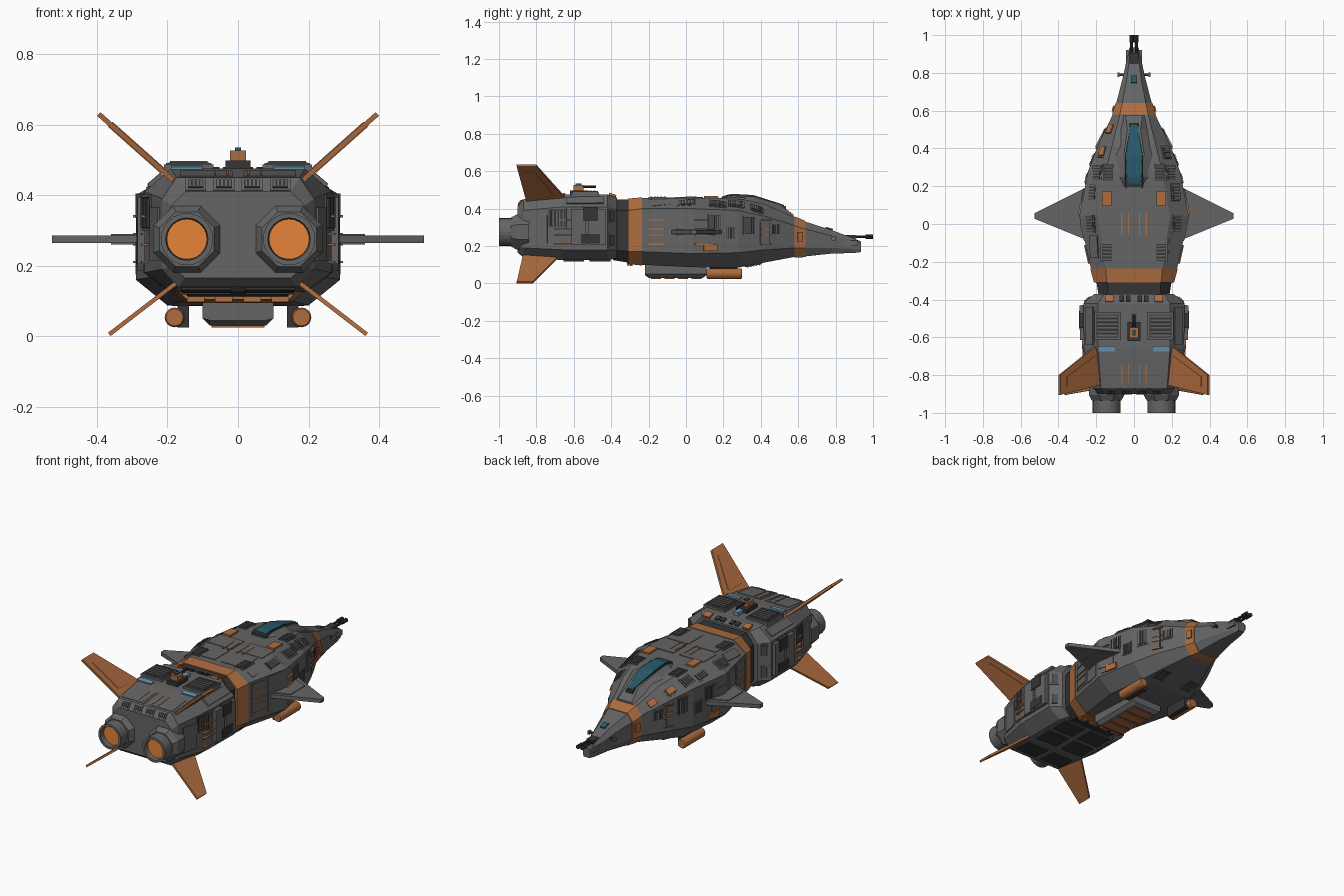
import bpy, bmesh, math
from mathutils import Vector, Matrix
from mathutils.bvhtree import BVHTree

if "Cube" in bpy.data.objects:
    bpy.data.objects.remove(bpy.data.objects["Cube"])


def material(name, rgb):
    m = bpy.data.materials.new(name)
    m.diffuse_color = (*rgb, 1)
    m.use_nodes = True
    m.node_tree.nodes["Principled BSDF"].inputs["Base Color"].default_value = m.diffuse_color
    return m


HULL = material("hull_grey", (0.13, 0.13, 0.13))
DARK = material("dark_grey", (0.035, 0.035, 0.035))
ORANGE = material("orange", (0.42, 0.15, 0.05))
GLOW = material("glow", (0.8, 0.23, 0.04))
TEAL = material("teal", (0.02, 0.1, 0.14))
BLUE = material("pale_blue", (0.15, 0.3, 0.42))


def finish(name, bm, mat):
    bmesh.ops.recalc_face_normals(bm, faces=bm.faces)
    me = bpy.data.meshes.new(name)
    bm.to_mesh(me)
    bm.free()
    me.materials.append(mat)
    ob = bpy.data.objects.new(name, me)
    bpy.context.collection.objects.link(ob)
    return ob


def loft(name, rings, mat):
    """Skin a list of equal-length point rings, capped at both ends."""
    bm = bmesh.new()
    vs = [[bm.verts.new(p) for p in r] for r in rings]
    n = len(vs[0])
    for a, b in zip(vs, vs[1:]):
        for i in range(n):
            bm.faces.new((a[i], a[(i + 1) % n], b[(i + 1) % n], b[i]))
    bm.faces.new(vs[0])
    bm.faces.new(vs[-1])
    return finish(name, bm, mat)


def octa(y, w, tw, bw, zt, zu, zl, zb, g=0.0):
    """Eight-sided hull section, grown by g."""
    half = [(tw, zt + g), (w + g, zu), (w + g, zl), (bw, zb - g)]
    return [(x, y, z) for x, z in half] + [(-x, y, z) for x, z in half[::-1]]


def circle(x, y, z, r, n, turn=0.0):
    return [(x + r * math.cos(turn + math.tau * i / n), y,
             z + r * math.sin(turn + math.tau * i / n)) for i in range(n)]


def tube(name, x, z, profile, mat, n=16, turn=0.0):
    return loft(name, [circle(x, y, z, r, n, turn) for y, r in profile], mat)


def blade(name, pts, t, mat):
    """Thin plate through a planar outline."""
    p = [Vector(q) for q in pts]
    d = (p[1] - p[0]).cross(p[2] - p[0]).normalized() * t
    return loft(name, [[q + d for q in p], [q - d for q in p]], mat)


def box(name, c, s, mat):
    bm = bmesh.new()
    bmesh.ops.create_cube(bm, size=1, matrix=Matrix.Translation(c) @ Matrix.Diagonal((*s, 1)))
    return finish(name, bm, mat)


# Hull: engine block, waist, banded mid hull and nose
hulls = [loft("engine_block", [
    octa(-.90, .19, .15, .15, .41, .37, .20, .165),
    octa(-.87, .215, .175, .17, .45, .39, .19, .14),
    octa(-.66, .265, .19, .19, .475, .41, .18, .125),
    octa(-.42, .268, .19, .19, .475, .41, .18, .125),
    octa(-.37, .21, .16, .16, .46, .40, .18, .135)], HULL),
    loft("waist", [octa(-.39, .185, .14, .14, .448, .39, .18, .125),
                   octa(-.30, .20, .14, .14, .448, .39, .17, .11)], DARK)]
A = (-.235, .228, .15, .15, .456, .40, .17, .10)
B = (.58, .112, .075, .075, .355, .31, .19, .142)
C = (.64, .094, .062, .062, .33, .29, .19, .145)
hulls += [
    loft("rear_band", [octa(-.31, .208, .145, .145, .45, .39, .17, .108, .004), octa(*A, .004)], ORANGE),
    loft("mid_hull", [octa(*A), octa(.04, .29, .19, .20, .458, .40, .16, .087),
                      octa(.28, .243, .15, .17, .455, .39, .165, .085),
                      octa(.42, .19, .115, .13, .425, .36, .18, .112), octa(*B)], HULL),
    loft("nose_band", [octa(*B, .004), octa(*C, .004)], ORANGE),
    loft("nose", [octa(*C), octa(.78, .058, .036, .04, .285, .255, .19, .16),
                  octa(.90, .032, .022, .024, .24, .225, .185, .163),
                  octa(.935, .024, .016, .018, .225, .215, .185, .168)], HULL)]

# Raised cockpit deck and canopy glass
def trapezoid(y, w, tw, z, zb):
    return [(w, y, zb), (tw, y, z), (-tw, y, z), (-w, y, zb)]

loft("cockpit_deck", [trapezoid(.19, .055, .04, .461, .44), trapezoid(.25, .10, .052, .47, .44),
                      trapezoid(.36, .125, .055, .464, .42), trapezoid(.50, .09, .035, .424, .37),
                      trapezoid(.575, .078, .045, .368, .33)], HULL)
loft("canopy_frame", [trapezoid(.195, .05, .045, .468, .45), trapezoid(.25, .053, .046, .474, .45),
                      trapezoid(.36, .053, .046, .468, .44), trapezoid(.535, .028, .02, .412, .38)], DARK)
loft("canopy", [trapezoid(.215, .036, .034, .473, .455), trapezoid(.25, .04, .038, .479, .455),
                trapezoid(.36, .044, .042, .473, .445), trapezoid(.525, .022, .018, .42, .39)], TEAL)

# Hull-mounted details: rays find the surface, boxes align to it
verts, polys = [], []
for o in hulls:
    k = len(verts)
    verts += [v.co.copy() for v in o.data.vertices]
    polys += [[k + i for i in p.vertices] for p in o.data.polygons]
tree = BVHTree.FromPolygons(verts, polys)
groups = {}


def frame(side, u, v):
    start, d = {"top": ((u, v, 2), (0, 0, -1)), "bottom": ((u, v, -2), (0, 0, 1)),
                "right": ((2, u, v), (-1, 0, 0)), "left": ((-2, u, v), (1, 0, 0)),
                "back": ((u, -2, v), (0, 1, 0))}[side]
    loc, n, _, _ = tree.ray_cast(Vector(start), Vector(d))
    if n.dot(Vector(d)) > 0:
        n = -n
    f = Vector((0, 0, 1)) if side == "back" else Vector((0, 1, 0))
    f = (f - n * f.dot(n)).normalized()
    m = Matrix((f.cross(n), f, n)).transposed().to_4x4()
    m.translation = loc
    return m


def plate(group, mat, m, w, l, t, dx=0.0, dy=0.0):
    bm = groups.setdefault(group, (bmesh.new(), mat))[0]
    bmesh.ops.create_cube(bm, size=1, matrix=m @ Matrix.Translation((dx, dy, 0)) @ Matrix.Diagonal((w, l, t * 2, 1)))


def vent(m, w, l, n=5, along=False):
    plate("vent_frames", HULL, m, w + .014, l + .014, .004)
    plate("vent_wells", DARK, m, w, l, .006)
    for i in range(n):
        k = (i + .5) / n - .5
        if along:
            plate("vent_slats", HULL, m, w / n * .45, l * .92, .009, k * w, 0)
        else:
            plate("vent_slats", HULL, m, w * .92, l / n * .45, .009, 0, k * l)


for s in (1, -1):
    side = "right" if s > 0 else "left"
    # side vents (y, z, height, length)
    for y, z, h, l in [(-.69, .35, .09, .09), (-.40, .36, .06, .035), (-.40, .23, .06, .035),
                       (.155, .33, .07, .06), (.24, .27, .06, .05), (.34, .31, .09, .06), (.48, .29, .05, .05),
                       (0, .43, .045, .08), (.27, .425, .045, .07)]:
        vent(frame(side, y, z), h, l)
    # armour plates on the engine block and mid hull
    for y, z, h, l, t in [(-.575, .30, .19, .08, .02), (-.475, .30, .19, .09, .02), (-.79, .29, .15, .10, .006),
                          (-.16, .29, .19, .10, .004), (-.04, .29, .21, .10, .004), (.42, .27, .12, .05, .005),
                          (.1, .22, .09, .09, .004), (-.54, .44, .05, .2, .01), (-.12, .43, .05, .12, .005)]:
        plate("armour_plates", HULL, frame(side, y, z), h, l, t)
    m = frame(side, -.51, .37)
    plate("side_hatches", DARK, m, .07, .08, .024)
    plate("side_hatches", DARK, frame(side, -.51, .24), .05, .10, .023)
    # orange slits and panels
    for y, l in [(-.16, .10), (-.66, .09), (.08, .07), (.43, .06)]:
        for z in (.34, .29, .26, .21):
            plate("orange_slits", ORANGE, frame(side, y, z), .006, l, .009)
    plate("orange_panels", ORANGE, frame(side, .13, .19), .035, .075, .01)
    plate("orange_panels", ORANGE, frame(side, .61, .25), .05, .03, .008)
    # top vents, panels, lights and deck hatches
    for x, y, w, l in [(.135, .27, .045, .08), (.145, -.15, .05, .09), (.17, .38, .035, .06), (.22, .17, .04, .08)]:
        vent(frame("top", s * x, y), w, l)
    m = frame("top", s * .14, -.54)
    plate("deck_hatches", HULL, m, .14, .15, .012)
    vent(m @ Matrix.Translation((0, 0, .012)), .115, .12, 6)
    plate("orange_panels", ORANGE, frame("top", s * .145, .135), .05, .08, .01)
    plate("orange_panels", ORANGE, frame("top", s * .13, -.395), .045, .04, .012)
    plate("light_strips", BLUE, frame("top", s * .145, -.66), .09, .03, .007)
    for x in (.03, .065):
        plate("orange_slits", ORANGE, frame("top", s * x, 0), .006, .11, .006)
        plate("orange_slits", ORANGE, frame("top", s * x, -.79), .006, .10, .006)
        plate("small_hatches", DARK, frame("top", s * x, -.395), .025, .03, .008)
    plate("deck_plates", HULL, frame("top", s * .09, -.12), .14, .14, .003)
    plate("deck_plates", HULL, frame("top", s * .10, .03), .16, .12, .003)
    plate("deck_plates", HULL, frame("top", s * .09, -.79), .15, .13, .003)
    # back face vents and underside plates
    for x in (.04, .12):
        vent(frame("back", s * x, .43), .045, .03, 4, True)
        plate("orange_slits", ORANGE, frame("bottom", s * x, -.30), .05, .03, .008)
    for y in (-.78, -.60, -.46):
        plate("belly_plates", DARK, frame("bottom", s * .09, y), .14, .11, .007)
    vent(frame("bottom", s * .10, .36), .06, .08)

    # wings and fins
    blade(side + "_wing", [(s * .25, .195, .275), (s * .527, .057, .275), (s * .527, .028, .275), (s * .25, -.085, .275)], .011, HULL)
    blade(side + "_wing_root", [(s * .26, .16, .275), (s * .36, .115, .275), (s * .36, -.02, .275), (s * .26, -.06, .275)], .015, HULL)
    blade(side + "_upper_fin", [(s * .17, -.62, .43), (s * .395, -.80, .63), (s * .395, -.905, .63), (s * .17, -.85, .43)], .007, ORANGE)
    blade(side + "_upper_fin_panel", [(s * .215, -.70, .47), (s * .362, -.81, .6007), (s * .362, -.86, .6007), (s * .215, -.82, .47)], .0095, ORANGE)
    blade(side + "_lower_fin", [(s * .17, -.67, .155), (s * .365, -.82, .005), (s * .365, -.905, .005), (s * .17, -.87, .155)], .006, ORANGE)

    # engines: octagonal housing, round nozzle, glowing core
    ex = s * .145
    tube(side + "_engine_housing", ex, .275, [(-.84, .102), (-.905, .102), (-.935, .084)], HULL, 8, math.pi / 8)
    tube(side + "_nozzle", ex, .275, [(-.92, .074), (-1, .074), (-1, .060), (-.965, .057)], HULL, 24)
    tube(side + "_engine_glow", ex, .275, [(-.96, .057), (-.972, .057)], GLOW, 24)

    # under-slung pods on pylons
    tube(side + "_pod", s * .18, .053, [(.11, .024), (.116, .028), (.294, .028), (.30, .024)], ORANGE, 16)
    box(side + "_pod_pylon", (s * .155, .20, .065), (.032, .15, .08), DARK)

    # nose guns and side pins
    tube(side + "_gun_barrel", s * .013, .25, [(.86, .008), (.96, .008), (.96, .012), (1, .012)], DARK, 10)
    box(side + "_nose_pin", (s * .065, .79, .24), (.045, .012, .012), DARK)
    box(side + "_nose_pin_tip", (s * .082, .79, .24), (.012, .022, .02), HULL)
    box(side + "_nose_cheek", (s * .035, .88, .215), (.016, .08, .03), HULL)

box("gun_mount", (0, .875, .245), (.045, .06, .03), DARK)
plate("nose_sensor", TEAL, frame("top", 0, .765), .03, .04, .008)
for y, x in ((.50, -.125), (.385, -.165)):
    plate("orange_panels", ORANGE, frame("top", x, y), .035, .05, .012)
for name, (bm, mat) in groups.items():
    finish(name, bm, mat)

# Belly bay with orange ribs beneath
loft("belly_bay", [[(w * a, y, z) for w, z in ((.10, .10), (.10, .05), (.08, zb)) for a in (1,)] +
                   [(-w, y, z) for w, z in ((.08, zb), (.10, .05), (.10, .10))]
                   for y, zb in ((-.22, .045), (-.20, .03), (.09, .03), (.11, .045))], HULL)
for i in range(4):
    box("belly_rib_%d" % (i + 1), (0, -.16 + i * .072, .03), (.15, .055, .01), ORANGE)

# Dorsal turret
box("turret_base", (0, -.57, .483), (.07, .10, .03), DARK)
box("turret_head", (0, -.575, .512), (.046, .055, .028), ORANGE)
tube("turret_barrel", 0, .518, [(-.56, .007), (-.48, .007)], DARK, 10)
box("turret_sight", (0, -.575, .53), (.018, .03, .01), TEAL)
box("turret_rail", (0, -.50, .485), (.03, .06, .02), BLUE)
